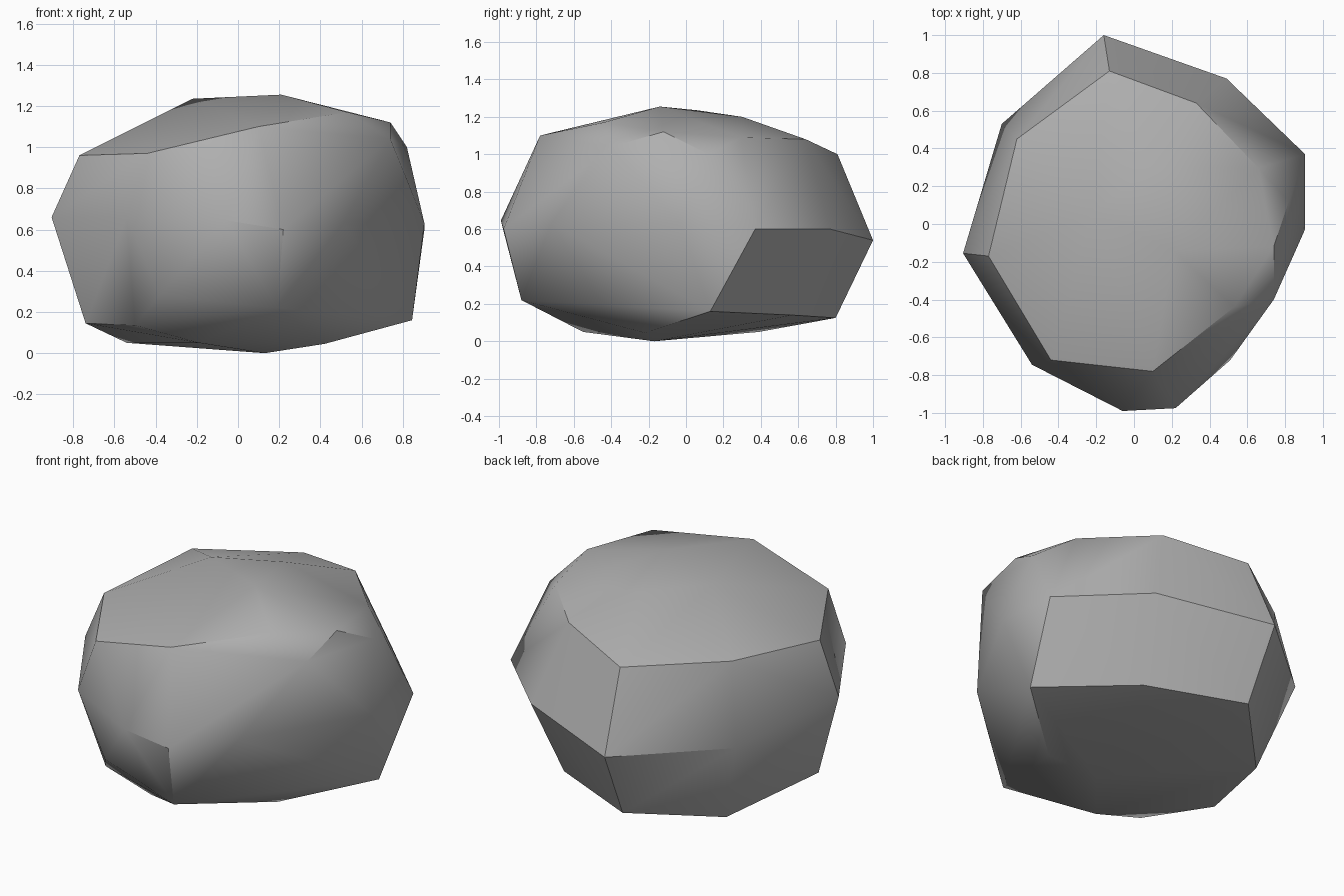
import bpy
import bmesh
import math

# Remove the default object only
default_cube = bpy.data.objects.get("Cube")
if default_cube:
    bpy.data.objects.remove(default_cube, do_unlink=True)


def make_material(name, colour):
    """Plain flat colour for viewport and render."""
    material = bpy.data.materials.new(name)
    material.use_nodes = True
    material.diffuse_color = colour
    shader = next(n for n in material.node_tree.nodes if n.type == 'BSDF_PRINCIPLED')
    shader.inputs["Base Color"].default_value = colour
    return material


def build_boulder(name, cross_sections, material):
    """Wrap a faceted stone skin around a stack of rough cross-sections."""
    bm = bmesh.new()
    for section in cross_sections:
        for corner in section:
            bm.verts.new(corner)
    result = bmesh.ops.convex_hull(bm, input=bm.verts[:])
    # Drop corners swallowed by the skin
    spare = {v for v in result["geom_interior"] + result["geom_unused"]
             if isinstance(v, bmesh.types.BMVert)}
    bmesh.ops.delete(bm, geom=list(spare), context='VERTS')
    # Merge facets that are nearly coplanar
    bmesh.ops.dissolve_limit(bm, angle_limit=math.radians(2),
                             verts=bm.verts[:], edges=bm.edges[:])
    bmesh.ops.recalc_face_normals(bm, faces=bm.faces[:])
    mesh = bpy.data.meshes.new(name)
    bm.to_mesh(mesh)
    bm.free()
    mesh.materials.append(material)
    boulder = bpy.data.objects.new(name, mesh)
    bpy.context.scene.collection.objects.link(boulder)
    return boulder


# Shallow underside
underside = [(.13, -.17, 0), (-.54, .39, .05), (.42, -.22, .045), (-.19, -.55, .05)]

# Lower rim
lower_rim = [(.19, -.88, .22), (.845, .13, .16), (.41, .57, .14),
             (-.14, .8, .125), (-.74, -.2, .145), (-.5, -.54, .135),
             (-.38, -.72, .28)]

# Widest girdle
girdle = [(-.06, -.99, .645), (.22, -.975, .6), (.51, -.72, .63),
          (.905, -.03, .63), (.905, .37, .6), (.49, .77, .6),
          (-.16, 1, .54), (-.7, .53, .56), (-.905, -.155, .66),
          (-.54, -.745, .66)]

# Upper shoulder
shoulder = [(.1, -.78, 1.1), (.53, -.44, 1.17), (.74, -.4, 1.04),
            (.74, -.12, 1.12), (.82, .12, 1), (.66, .295, 1.09),
            (.33, .64, 1.08), (-.13, .81, 1), (-.62, .45, 1.03),
            (-.77, -.17, .96), (-.44, -.72, .97)]

# Gently domed crown
crown = [(.21, -.14, 1.255), (-.22, .06, 1.235), (.1, .3, 1.2)]

stone = make_material("stone grey", (.43, .43, .43, 1))
boulder = build_boulder("boulder", [underside, lower_rim, girdle, shoulder, crown], stone)

# Smooth shading with crisp ridges
bpy.ops.object.select_all(action='DESELECT')
boulder.select_set(True)
bpy.context.view_layer.objects.active = boulder
bpy.ops.object.shade_smooth_by_angle(angle=math.radians(32))
